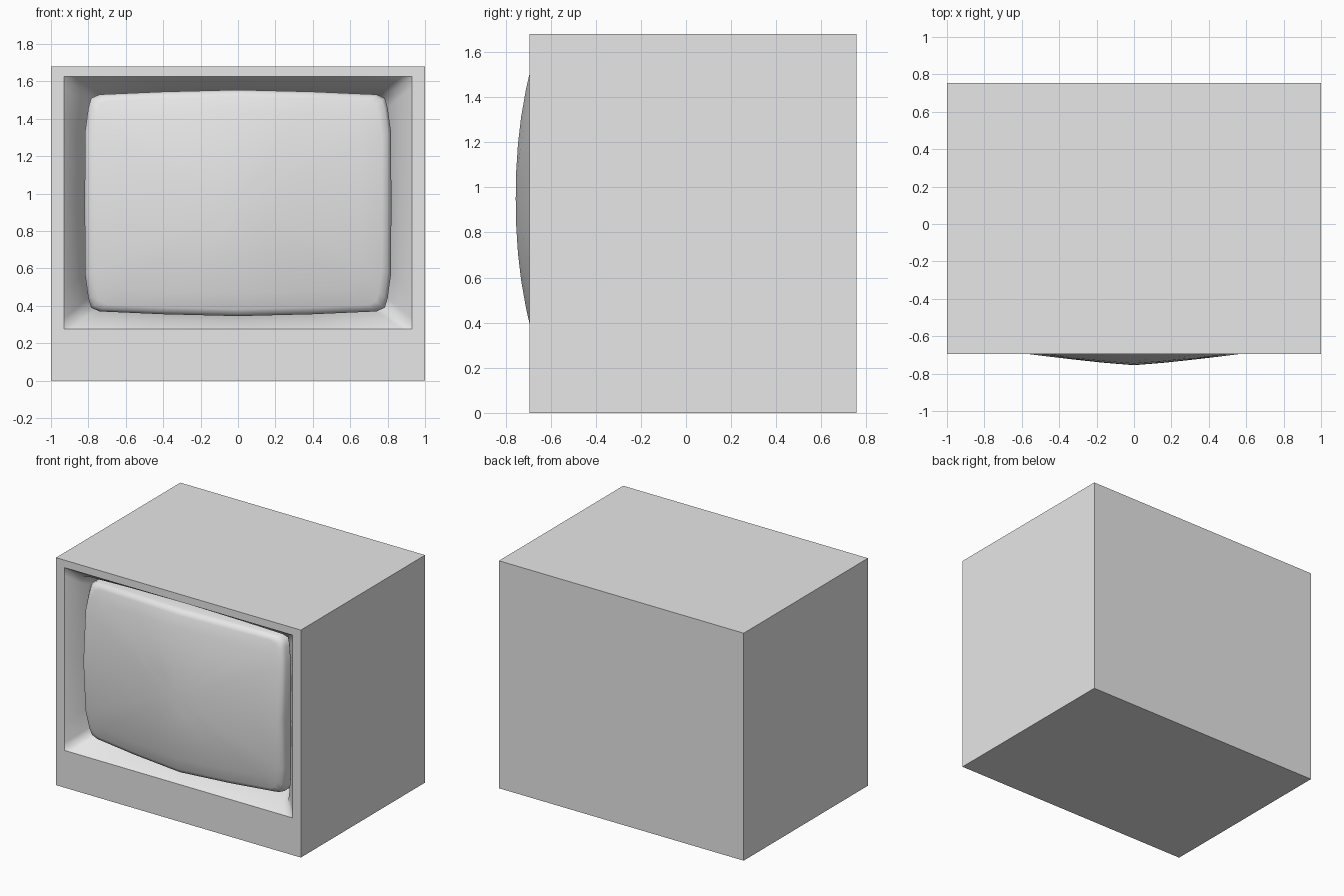
import bpy
import bmesh

old = bpy.data.objects.get("Cube")
if old:
    bpy.data.objects.remove(old, do_unlink=True)

# One plain grey for everything
GREY = (0.8, 0.8, 0.8, 1.0)
grey = bpy.data.materials.new("plain_grey")
grey.use_nodes = True
grey.diffuse_color = GREY
grey.node_tree.nodes["Principled BSDF"].inputs["Base Color"].default_value = GREY

FRONT, BACK, HEIGHT = -0.695, 0.755, 1.68
MID_Z = 0.95                      # height of the screen centre
OPEN_X, OPEN_Z = 0.93, 0.675      # half size of the front opening


def add_object(name, bm, smooth):
    mesh = bpy.data.meshes.new(name)
    bm.to_mesh(mesh)
    bm.free()
    mesh.materials.append(grey)
    for poly in mesh.polygons:
        poly.use_smooth = smooth
    obj = bpy.data.objects.new(name, mesh)
    bpy.context.collection.objects.link(obj)
    return obj


def clamp(value, limit):
    return max(-limit, min(limit, value))


def loft(bm, rings):
    """Bridge closed rings of points, from the outermost to the innermost."""
    loops = [[bm.verts.new(p) for p in ring] for ring in rings]
    for a, b in zip(loops, loops[1:]):
        for i in range(len(a)):
            j = (i + 1) % len(a)
            bm.faces.new((a[i], a[j], b[j], b[i]))
    return loops


# Bowed screen outline: one quadrant, mirrored to a full loop
quadrant = [(0, 0.605), (0.4, 0.595), (0.74, 0.58), (0.785, 0.56),
            (0.8, 0.51), (0.818, 0.38), (0.82, 0)]
right_half = quadrant + [(x, -z) for x, z in quadrant[-2::-1]]
outline = right_half + [(-x, z) for x, z in right_half[-2:0:-1]]
outline.reverse()

# Cabinet: box whose front is a frame around the opening
bm = bmesh.new()


def rectangle(x, low, high, y):
    return [(-x, y, low), (x, y, low), (x, y, high), (-x, y, high)]


loops = loft(bm, [rectangle(1, 0, HEIGHT, BACK),
                  rectangle(1, 0, HEIGHT, FRONT),
                  rectangle(OPEN_X, MID_Z - OPEN_Z, MID_Z + OPEN_Z, FRONT)])
bm.faces.new(loops[0][::-1])
add_object("cabinet", bm, False)

# Bezel: curved funnel from the square opening to the screen outline
opening = [(clamp(x * 1.19, OPEN_X), clamp(z * 1.21, OPEN_Z)) for x, z in outline]


def bezel_ring(t, y):
    return [(a + (c - a) * t, y, MID_Z + b + (d - b) * t)
            for (a, b), (c, d) in zip(opening, outline)]


bm = bmesh.new()
loft(bm, [bezel_ring(0, FRONT), bezel_ring(0.6, -0.62), bezel_ring(1, -0.5)])
add_object("bezel", bm, True)


# Screen: bulging glass with a rounded rim
def bulge(x, z):
    return -0.755 + 0.085 * (abs(x) / 0.76) ** 1.2 + 0.06 * (abs(z) / 0.55) ** 2.2


def screen_ring(scale, setback=0.0):
    s = min(scale, 0.94)
    return [(x * scale, bulge(x * s, z * s) + setback, MID_Z + z * scale)
            for x, z in outline]


bm = bmesh.new()
rings = [screen_ring(0.995, 0.18), screen_ring(1, 0.04), screen_ring(0.98, 0.012)]
rings += [screen_ring(s) for s in (0.94, 0.8, 0.6, 0.4, 0.2)]
inner = loft(bm, rings)[-1]
centre = bm.verts.new((0, bulge(0, 0), MID_Z))
for i, vert in enumerate(inner):
    bm.faces.new((vert, inner[(i + 1) % len(inner)], centre))
add_object("screen", bm, True)
